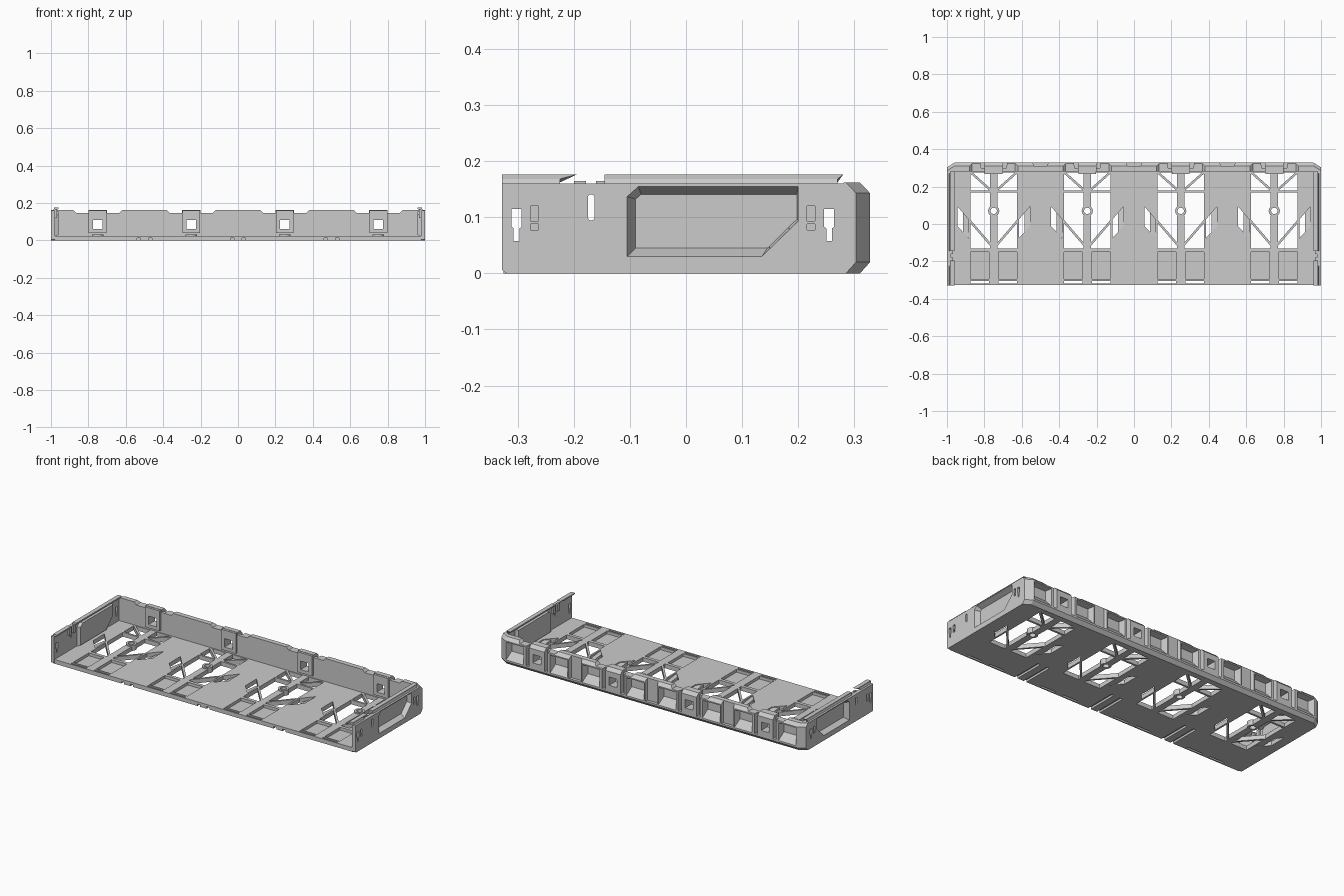
import bpy, bmesh, math
from mathutils import Vector

if "Cube" in bpy.data.objects:
    bpy.data.objects.remove(bpy.data.objects["Cube"])

CENTRES = (-0.75, -0.25, 0.25, 0.75)
T = 0.025  # floor thickness


def loft(bm, *loops):
    """Closed solid through matching 3D loops."""
    rings = [[bm.verts.new(p) for p in lp] for lp in loops]
    n = len(rings[0])
    fs = [bm.faces.new(rings[0]), bm.faces.new(rings[-1])]
    for a, b in zip(rings, rings[1:]):
        for i in range(n):
            j = (i + 1) % n
            fs.append(bm.faces.new((a[i], a[j], b[j], b[i])))
    bmesh.ops.recalc_face_normals(bm, faces=fs)


def along(pts, axis, v):
    i = "xyz".index(axis)
    return [tuple(p[:i]) + (v,) + tuple(p[i:]) for p in pts]


def prism(bm, pts, axis, a, b):
    loft(bm, along(pts, axis, a), along(pts, axis, b))


def box(bm, x0, x1, y0, y1, z0, z1):
    prism(bm, [(x0, y0), (x1, y0), (x1, y1), (x0, y1)], "z", z0, z1)


def bar(bm, p, q, w, z0, z1):
    p, q = Vector(p), Vector(q)
    d = (q - p).normalized() * w / 2
    n = Vector((-d.y, d.x))
    prism(bm, [tuple(v) for v in (p + n, p - n, q - n, q + n)], "z", z0, z1)


def obj(name, bm):
    me = bpy.data.meshes.new(name)
    bm.to_mesh(me)
    bm.free()
    o = bpy.data.objects.new(name, me)
    bpy.context.collection.objects.link(o)
    return o


def cut(o, bm):
    c = obj("cutter", bm)
    c.hide_render = True
    m = o.modifiers.new("cut", "BOOLEAN")
    m.operation, m.solver, m.object = "DIFFERENCE", "EXACT", c
    bpy.context.view_layer.objects.active = o
    bpy.ops.object.modifier_apply(modifier=m.name)
    bpy.data.objects.remove(c)


# Floor plate with windows, slanted slots, recessed panels and front slits
bm = bmesh.new()
box(bm, -0.985, 0.985, -0.325, 0.29, 0, T)
floor = obj("floor", bm)
holes = bmesh.new()
for c in CENTRES:
    box(holes, c - 0.125, c + 0.125, -0.13, 0.168, -0.1, 0.1)
    box(holes, c - 0.125, c + 0.125, 0.18, 0.276, -0.1, 0.1)
    for s in (-1, 1):
        slot = [(c + s * x, y) for x, y in ((0.195, 0.095), (0.135, 0.025), (0.135, -0.075), (0.195, -0.01))]
        prism(holes, slot, "z", -0.1, 0.1)
        a, b = sorted((c + s * 0.025, c + s * 0.125))
        box(holes, a, b, -0.295, -0.15, 0.008, 0.1)
        box(holes, a, b, -0.317, -0.305, -0.1, 0.1)
for b in (-0.5, 0, 0.5):
    for s in (-1, 1):
        x = b + s * 0.03
        box(holes, x - 0.009, x + 0.009, -0.4, -0.14, -0.1, 0.012)
cut(floor, holes)

# Ribs, hub rings and slot ramps in every window
ribs, hubs, ramps = bmesh.new(), bmesh.new(), bmesh.new()
for c in CENTRES:
    box(ribs, c - 0.02, c + 0.02, -0.135, 0.046, 0, T)
    box(ribs, c - 0.02, c + 0.02, 0.094, 0.28, 0, T)
    for s in (-1, 1):
        bar(ribs, (c + s * 0.13, 0.02), (c + s * 0.005, -0.125), 0.012, 0, T)
        bar(ribs, (c + s * 0.125, 0.278), (c + s * 0.01, 0.175), 0.012, 0, T)
        # half-width sloping ramp inside the slanted slot
        lo = [(c + s * x, y, z) for x, y, z in ((0.198, 0.07, 0.002), (0.13, 0.0, 0.002), (0.13, -0.078, 0.002), (0.198, -0.013, 0.002))]
        if s < 0:
            lo = [(c + s * x, y, z) for x, y, z in ((0.165, 0.06, 0.002), (0.13, 0.02, 0.002), (0.13, -0.078, 0.002), (0.165, -0.045, 0.002))]
        else:
            lo = [(c + s * x, y, z) for x, y, z in ((0.198, 0.1, 0.002), (0.165, 0.06, 0.002), (0.165, -0.045, 0.002), (0.198, -0.013, 0.002))]
        loft(ramps, lo, [(x, y, 0.008 + (0.012 if i in (2, 3) else 0)) for i, (x, y, z) in enumerate(lo)])
    n = 16
    rings = []
    for r, z in ((0.03, 0), (0.03, 0.032), (0.017, 0.032), (0.017, 0)):
        rings.append([hubs.verts.new((c + r * math.cos(2 * math.pi * i / n), 0.07 + r * math.sin(2 * math.pi * i / n), z)) for i in range(n)])
    for k in range(4):
        a, b = rings[k], rings[(k + 1) % 4]
        for i in range(n):
            j = (i + 1) % n
            hubs.faces.new((a[i], a[j], b[j], b[i]))
obj("window_ribs", ribs)
obj("hub_rings", hubs)
obj("slot_ramps", ramps)


# Back wall: chamfered beam with chamfered plan corners
def section(x, d):
    return [(x, y, z) for y, z in ((0.281, 0), (d - 0.018, 0), (d, 0.02), (d, 0.143), (d - 0.018, 0.162), (0.281, 0.162))]


bm = bmesh.new()
loft(bm, section(-1, 0.303), section(-0.96, 0.328), section(0.96, 0.328), section(1, 0.303))
back = obj("back_wall", bm)
pockets, notches, windows = bmesh.new(), bmesh.new(), bmesh.new()
frames = bmesh.new()
for c in CENTRES:
    for s in (-1, 1):
        # tapered pocket with sloping bottom
        def rect(x0, x1, y, z0, z1):
            return [(c + s * x0, y, z0), (c + s * x1, y, z0), (c + s * x1, y, z1), (c + s * x0, y, z1)]
        loft(pockets, rect(0.085, 0.205, 0.335, 0.022, 0.137), rect(0.098, 0.19, 0.292, 0.072, 0.13))
        # dip in the top edge and groove beside the latch frame
        prism(notches, [(c + s * x, z) for x, z in ((0.05, 0.2), (0.05, 0.147), (0.115, 0.147), (0.13, 0.163), (0.13, 0.2))], "y", 0.2, 0.4)
        prism(pockets, [(c + s * x, y) for x, y in ((0.05, 0.4), (0.05, 0.3), (0.068, 0.3), (0.08, 0.4))], "z", 0.03, 0.3)
    box(windows, c - 0.026, c + 0.026, 0.2, 0.4, 0.06, 0.11)
    # inner latch frame, four bars
    for x0, x1, z0, z1 in ((-0.048, -0.026, 0.04, 0.16), (0.026, 0.048, 0.04, 0.16), (-0.026, 0.026, 0.04, 0.06), (-0.026, 0.026, 0.11, 0.16)):
        box(frames, c + x0, c + x1, 0.268, 0.285, z0, z1)
for b in (-0.5, 0, 0.5):
    prism(windows, [(b - 0.045, 0.34), (b - 0.035, 0.31), (b + 0.035, 0.31), (b + 0.045, 0.34)], "z", 0.03, 0.3)
for cutter in (pockets, notches, windows):
    cut(back, cutter)
obj("latch_frames", frames)

# Side walls, built for the right and mirrored to the left
outer = [(-0.105, 0.03), (0.135, 0.03), (0.2, 0.093), (0.2, 0.155), (-0.085, 0.155), (-0.105, 0.137)]
inner = [(-0.09, 0.045), (0.145, 0.045), (0.198, 0.097), (0.198, 0.141), (-0.08, 0.141), (-0.09, 0.132)]
swell = [(-0.115, 0.02), (0.145, 0.02), (0.21, 0.085), (0.21, 0.159), (-0.09, 0.159), (-0.115, 0.14)]
for s, side in ((1, "right"), (-1, "left")):
    bm = bmesh.new()
    prism(bm, [(-0.328, 0.006), (-0.32, 0), (0.285, 0), (0.285, 0.16), (-0.328, 0.16)], "x", s * 0.978, s)
    wall = obj(side + "_wall", bm)
    bm = bmesh.new()
    loft(bm, along(outer, "x", s * 0.96), along(swell, "x", s * 0.985))
    bulge = obj(side + "_wall_bulge", bm)
    slots = bmesh.new()
    loft(slots, along(inner, "x", s * 0.97), along(outer, "x", s * 1.0005))
    for y in (-0.302, 0.255):  # keyholes
        prism(slots, [(y + u, z) for u, z in ((-0.005, 0.058), (0.005, 0.058), (0.005, 0.08), (0.009, 0.083), (0.009, 0.115), (-0.009, 0.115), (-0.009, 0.083), (-0.005, 0.08))], "x", s * 0.9, s * 1.1)
    for y in (-0.27, 0.223):  # blind clip recesses
        box(slots, *sorted((s * 0.985, s * 1.1)), y - 0.007, y + 0.007, 0.093, 0.12)
        box(slots, *sorted((s * 0.985, s * 1.1)), y - 0.007, y + 0.007, 0.077, 0.088)
    prism(slots, [(-0.169 + 0.006 * math.cos(a), (0.135 if math.sin(a) > 0 else 0.1) + 0.006 * math.sin(a)) for a in [math.pi * (i + 0.5) / 6 for i in range(12)]], "x", s * 0.9, s * 1.1)
    cut(bulge, slots.copy())
    cut(wall, slots)
    # Rails along the top edge, with a clip in the gap
    bm = bmesh.new()
    for y0, y1, y2 in ((-0.328, -0.225, -0.195), (-0.145, 0.27, 0.28)):
        rail = [(0.98, 0.155), (0.99, 0.155), (0.985, 0.168), (0.985, 0.176), (0.96, 0.176), (0.96, 0.168), (0.978, 0.162)]
        loft(bm, *[[(s * x, (y1 if z < 0.17 else y2) if e else y0, z) for x, z in rail] for e in (0, 1)])
    obj(side + "_rails", bm)
    bm = bmesh.new()
    box(bm, *sorted((s * 0.968, s * 0.98)), -0.2, -0.178, 0.12, 0.165)
    box(bm, *sorted((s * 0.968, s * 0.98)), -0.16, -0.138, 0.12, 0.165)
    obj(side + "_clip", bm)

# Consistent outward normals on every part
for o in bpy.context.collection.objects:
    bm = bmesh.new()
    bm.from_mesh(o.data)
    bmesh.ops.recalc_face_normals(bm, faces=bm.faces)
    bm.to_mesh(o.data)
    bm.free()
